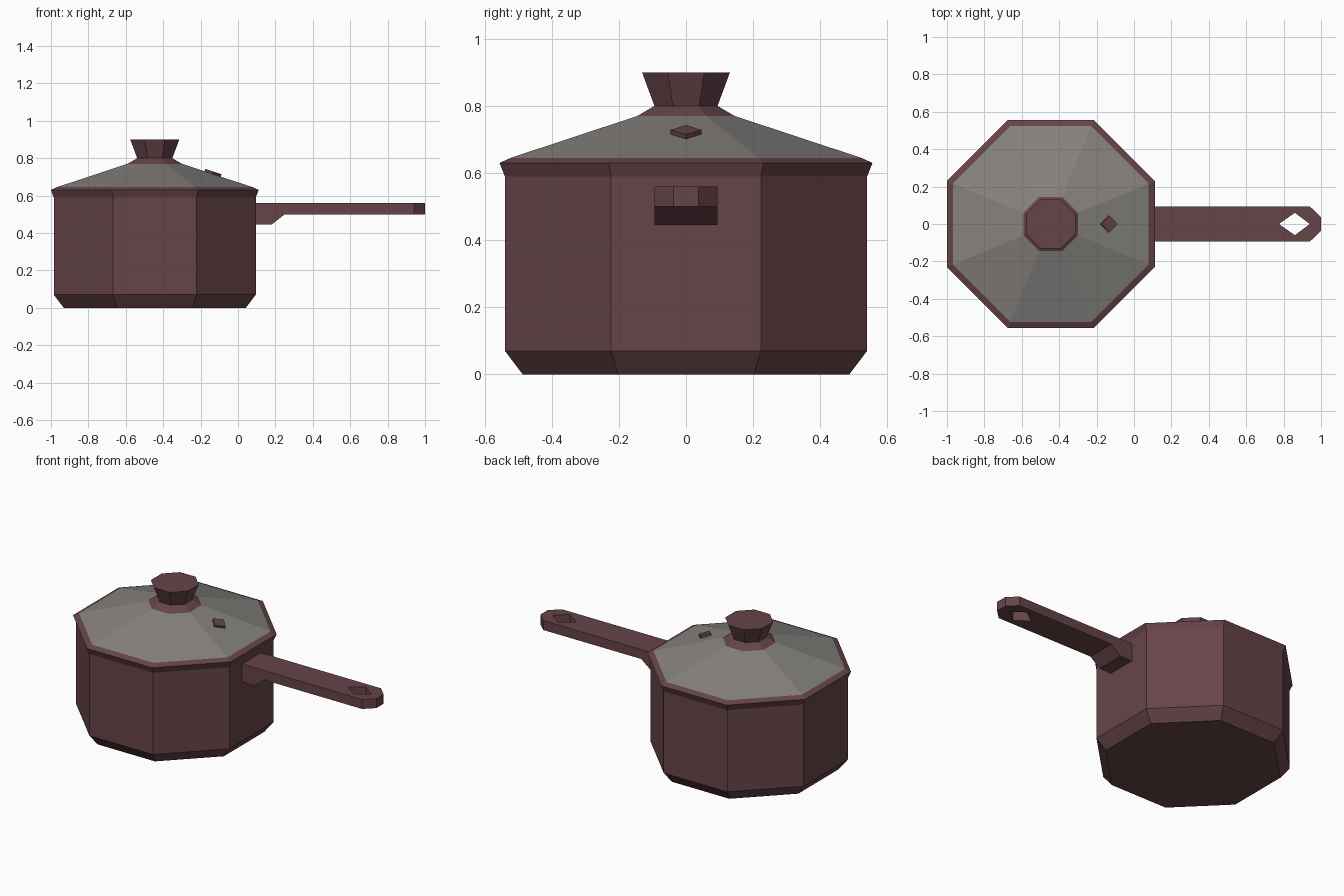
import bpy, bmesh, math
from mathutils import Matrix, Vector

if "Cube" in bpy.data.objects:
    bpy.data.objects.remove(bpy.data.objects["Cube"])

CENTRE_X = -0.445
SIDES = 8


def material(name, rgb):
    m = bpy.data.materials.new(name)
    m.use_nodes = True
    m.diffuse_color = (*rgb, 1)
    bsdf = next(n for n in m.node_tree.nodes if n.type == "BSDF_PRINCIPLED")
    bsdf.inputs["Base Color"].default_value = (*rgb, 1)
    return m


maroon = material("maroon enamel", (0.133, 0.058, 0.066))
grey = material("grey glass", (0.235, 0.222, 0.21))


def finish(name, bm, mat):
    bmesh.ops.recalc_face_normals(bm, faces=bm.faces)
    mesh = bpy.data.meshes.new(name)
    bm.to_mesh(mesh)
    bm.free()
    mesh.materials.append(mat)
    obj = bpy.data.objects.new(name, mesh)
    bpy.context.collection.objects.link(obj)
    return obj


def octagon_stack(name, profile, mat):
    """Capped stack of octagonal rings; profile holds (half width, z)."""
    bm = bmesh.new()
    rings = []
    for half_width, z in profile:
        r = half_width / math.cos(math.pi / SIDES)
        angles = [(i + 0.5) * math.tau / SIDES for i in range(SIDES)]
        rings.append([bm.verts.new((CENTRE_X + r * math.cos(a), r * math.sin(a), z))
                      for a in angles])
    for low, high in zip(rings, rings[1:]):
        for i in range(SIDES):
            j = (i + 1) % SIDES
            bm.faces.new((low[i], low[j], high[j], high[i]))
    bm.faces.new(rings[0])
    bm.faces.new(rings[-1])
    return finish(name, bm, mat)


def prism(points, offset):
    """Extrude a flat outline along an offset."""
    bm = bmesh.new()
    face = bm.faces.new([bm.verts.new(p) for p in points])
    moved = bmesh.ops.extrude_face_region(bm, geom=[face], use_keep_orig=True)
    verts = [g for g in moved["geom"] if isinstance(g, bmesh.types.BMVert)]
    bmesh.ops.translate(bm, verts=verts, vec=Vector(offset))
    return bm


# Pot and lid
octagon_stack("pot_body", [(0.487, 0), (0.54, 0.07), (0.54, 0.59)], maroon)
octagon_stack("lid_rim", [(0.54, 0.59), (0.556, 0.63), (0.523, 0.645)], maroon)
octagon_stack("lid_glass", [(0.523, 0.645), (0.145, 0.77)], grey)
octagon_stack("lid_knob", [(0.145, 0.77), (0.094, 0.80), (0.131, 0.90)], maroon)

# Steam vent: a thin diamond lying on the sloping glass
bm = bmesh.new()
bmesh.ops.create_cube(bm, size=1, matrix=(
    Matrix.Translation((-0.135, 0, 0.718))
    @ Matrix.Rotation(math.atan(1 / 3), 4, "Y")
    @ Matrix.Rotation(math.pi / 4, 4, "Z")
    @ Matrix.Diagonal((0.065, 0.065, 0.022, 1))))
finish("steam_vent", bm, maroon)

# Handle bar: half outline around the hanging hole, mirrored across y = 0
half = [(0.09, 0), (0.775, 0), (0.86, 0.06), (0.94, 0),
        (1, 0), (1, 0.037), (0.94, 0.094), (0.09, 0.094)]
bm = prism([(x, y, 0.5) for x, y in half], (0, 0, 0.06))
seam = [f for f in bm.faces if all(abs(v.co.y) < 1e-5 for v in f.verts)]
bmesh.ops.delete(bm, geom=seam, context="FACES")
handle = finish("handle_bar", bm, maroon)
mirror = handle.modifiers.new("mirror", "MIRROR")
mirror.use_axis = (False, True, False)

# Bracket under the handle root
bracket = [(0.09, 0.445), (0.18, 0.445), (0.25, 0.5), (0.09, 0.5)]
finish("handle_bracket", prism([(x, -0.094, z) for x, z in bracket], (0, 0.188, 0)), maroon)
